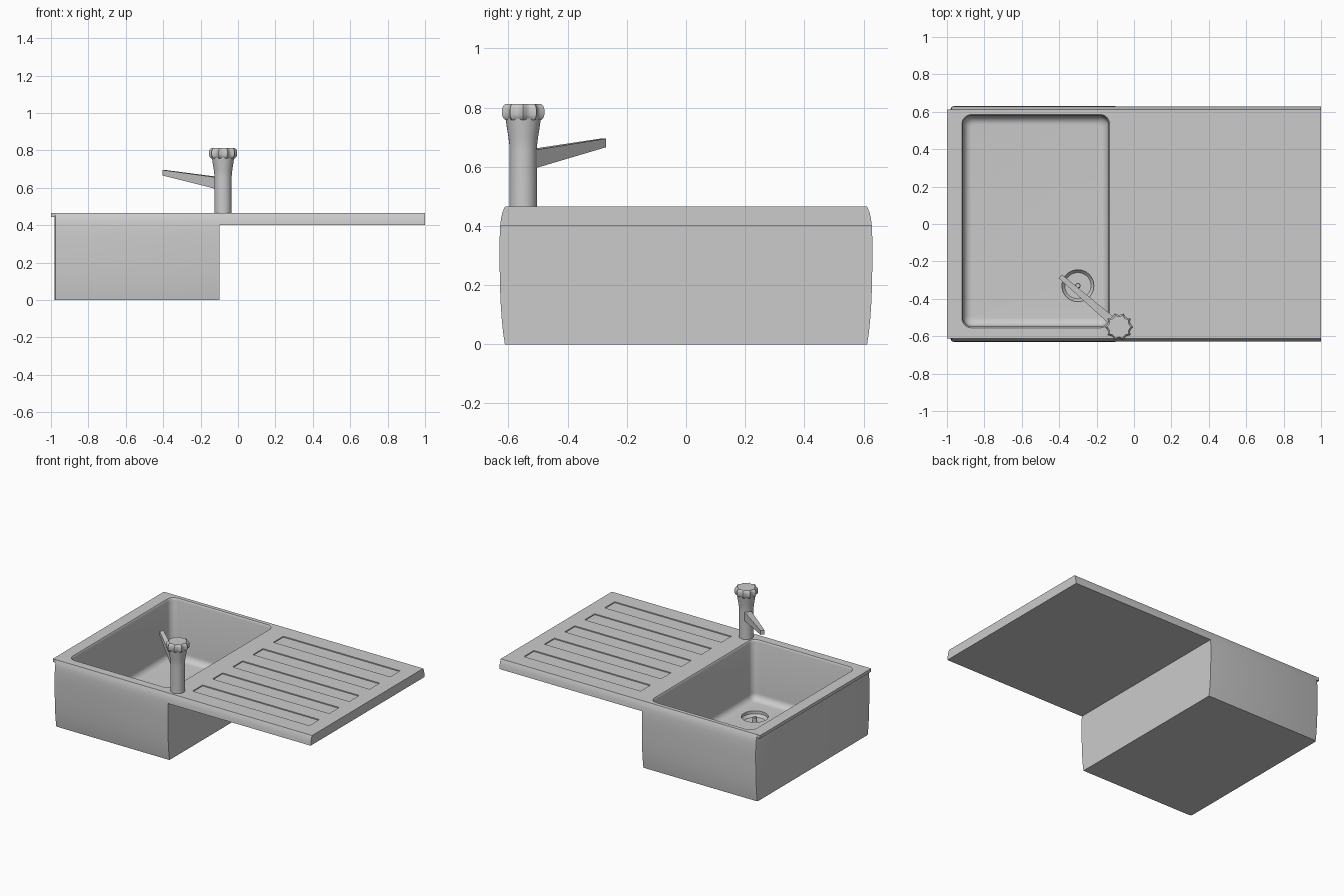
import bpy, bmesh, math
from mathutils import Vector

if "Cube" in bpy.data.objects:
    bpy.data.objects.remove(bpy.data.objects["Cube"])


def loft(name, rings):
    """Skin closed rings of equal length and cap both ends."""
    bm = bmesh.new()
    loops = [[bm.verts.new(p) for p in r] for r in rings]
    n = len(loops[0])
    for a, b in zip(loops, loops[1:]):
        for i in range(n):
            j = (i + 1) % n
            bm.faces.new((a[i], a[j], b[j], b[i]))
    bm.faces.new(loops[0])
    bm.faces.new(loops[-1])
    bmesh.ops.recalc_face_normals(bm, faces=bm.faces)
    me = bpy.data.meshes.new(name)
    bm.to_mesh(me)
    bm.free()
    ob = bpy.data.objects.new(name, me)
    bpy.context.collection.objects.link(ob)
    return ob


def smooth(ob, angle=35):
    bpy.ops.object.select_all(action='DESELECT')
    ob.select_set(True)
    bpy.context.view_layer.objects.active = ob
    bpy.ops.object.shade_smooth_by_angle(angle=math.radians(angle))


def cut(ob, cutters):
    for c in cutters:
        m = ob.modifiers.new("cut", 'BOOLEAN')
        m.operation, m.solver, m.object = 'DIFFERENCE', 'EXACT', c
    bpy.context.view_layer.update()
    dg = bpy.context.evaluated_depsgraph_get()
    me = bpy.data.meshes.new_from_object(ob.evaluated_get(dg))
    ob.modifiers.clear()
    ob.data = me
    for c in cutters:
        bpy.data.objects.remove(c)


def box(name, x0, x1, y0, y1, z0, z1):
    return loft(name, [[(x0, y0, z), (x1, y0, z), (x1, y1, z), (x0, y1, z)] for z in (z0, z1)])


def turned(name, cx, cy, profile, n=48, shape=lambda a: 1.0):
    return loft(name, [[(cx + r * shape(a) * math.cos(a), cy + r * shape(a) * math.sin(a), z)
                        for a in (2 * math.pi * i / n for i in range(n))] for r, z in profile])


def rounded_rect(x0, x1, y0, y1, z, r, n=8):
    pts = []
    for k, (cx, cy) in enumerate([(x1 - r, y1 - r), (x0 + r, y1 - r), (x0 + r, y0 + r), (x1 - r, y0 + r)]):
        for i in range(n + 1):
            a = math.pi / 2 * (k + i / n)
            pts.append((cx + r * math.cos(a), cy + r * math.sin(a), z))
    return pts


def side_section(x, half, inset=0.0):
    return [(x, y - inset, z) for y, z in half] + [(x, inset - y, z) for y, z in reversed(half)]


# bulging side profile shared by the bowl and the drainboard
upper = [(0.628, 0.40), (0.625, 0.425), (0.620, 0.447), (0.612, 0.465)]
lower = [(0.612, 0.0), (0.618, 0.04), (0.623, 0.09), (0.627, 0.15),
         (0.629, 0.22), (0.630, 0.29), (0.630, 0.35)]

# bowl with filleted recess and drain hole
bowl = loft("bowl", [side_section(-0.98, lower + upper, 0.012),
                     side_section(-0.976, lower + upper, 0.004),
                     side_section(-0.965, lower + upper),
                     side_section(-0.10, lower + upper)])
steps = [(0.50, 0.0), (0.465, 0.0), (0.460, 0.003), (0.450, 0.006)]
fr = 0.045
for i in range(9):
    a = math.pi / 2 * i / 8
    steps.append((0.05 + fr - fr * math.sin(a), 0.008 + fr * (1 - math.cos(a))))
recess = loft("recess_cutter", [rounded_rect(-0.92 + d, -0.13 - d, -0.555 + d, 0.585 - d, z,
                                             max(0.05 - d * 0.6, 0.015)) for z, d in steps])
drain_hole = turned("drain_cutter", -0.30, -0.33, [(0.07, 0.012), (0.085, 0.03), (0.085, 0.12)])
cut(bowl, [recess, drain_hole])
smooth(bowl)

# drain pin
smooth(turned("drain_pin", -0.30, -0.33, [(0.015, 0.008), (0.015, 0.045), (0.011, 0.05)], 20))

# overhanging lip on the left end
box("left_lip", -1.0, -0.965, -0.612, 0.612, 0.443, 0.465)

# drainboard with five shallow grooves
board = loft("drainboard", [side_section(x, upper) for x in (-0.10, 1.0)])
grooves = [box("groove_cutter", 0.0, 0.90, c - 0.055, c + 0.055, 0.458, 0.50)
           for c in (0.445, 0.22, -0.005, -0.225, -0.445)]
cut(board, grooves)
smooth(board)

# tap column, flaring at the top
tx, ty = -0.08, -0.55
smooth(turned("tap_column", tx, ty, [(0.046, 0.46), (0.046, 0.655), (0.047, 0.675), (0.050, 0.70),
                                     (0.055, 0.73), (0.060, 0.765)]))

# scalloped knob
smooth(turned("tap_knob", tx, ty, [(0.064, 0.758), (0.071, 0.764), (0.075, 0.775), (0.075, 0.795),
                                   (0.071, 0.806), (0.064, 0.812)], 80,
              lambda a: 1 - 0.15 * abs(math.sin(5 * a))))

# tapered spout
d = Vector((-0.32, 0.275, 0)).normalized()
s = Vector((-d.y, d.x, 0))
rings = []
for t, w, z0, z1 in ((0.02, 0.023, 0.592, 0.655), (0.415, 0.013, 0.666, 0.695)):
    c = Vector((tx, ty, 0)) + d * t
    rings.append([c + s * e * w + Vector((0, 0, z)) for e, z in ((-1, z0), (1, z0), (1, z1), (-1, z1))])
loft("tap_spout", rings)
